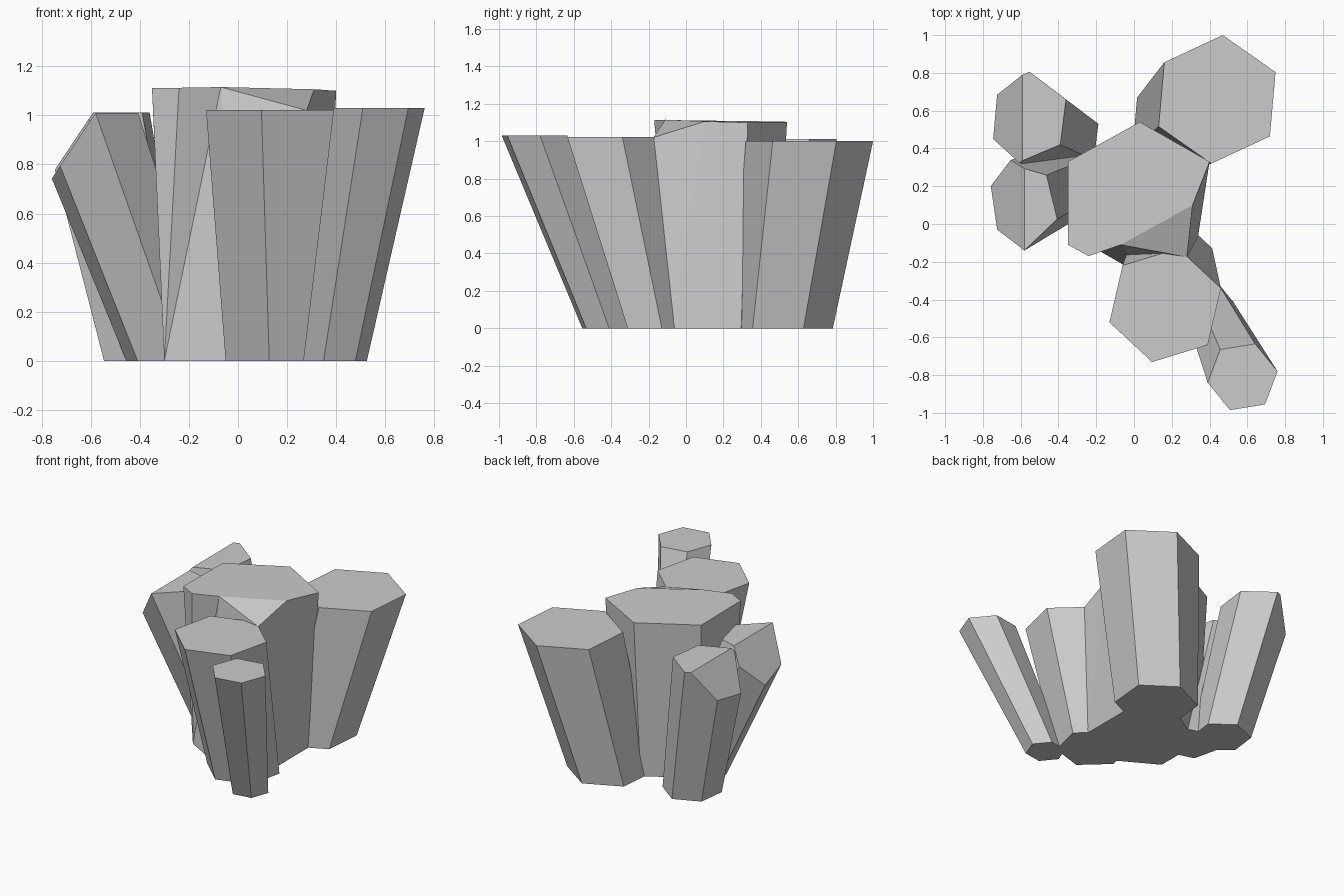
import bpy, bmesh, math
from mathutils import Vector

if "Cube" in bpy.data.objects:
    bpy.data.objects.remove(bpy.data.objects["Cube"])


def make_object(name, bm):
    bmesh.ops.recalc_face_normals(bm, faces=bm.faces)
    mesh = bpy.data.meshes.new(name)
    bm.to_mesh(mesh)
    bm.free()
    ob = bpy.data.objects.new(name, mesh)
    bpy.context.collection.objects.link(ob)
    return ob


def hexagon(cx, cy, dx, dy, scale, z):
    """Six corners: the first is centre + (dx, dy), the rest turn by 60 degrees."""
    r, a = math.hypot(dx, dy) * scale, math.atan2(dy, dx)
    return [Vector((cx + r * math.cos(a + i * math.pi / 3),
                    cy + r * math.sin(a + i * math.pi / 3), z)) for i in range(6)]


def column(name, top, corner, base, scale, height, bevel_x=None):
    """Leaning hexagonal column, narrower at the foot, with an optional sloped cut."""
    bm = bmesh.new()
    hi = [bm.verts.new(p) for p in hexagon(*top, *corner, 1, height)]
    lo = [bm.verts.new(p) for p in hexagon(*base, *corner, scale, 0)]
    bm.faces.new(hi)
    bm.faces.new(lo[::-1])
    for i in range(6):
        j = (i + 1) % 6
        bm.faces.new((lo[i], lo[j], hi[j], hi[i]))
    if bevel_x is not None:
        res = bmesh.ops.bisect_plane(bm, geom=bm.verts[:] + bm.edges[:] + bm.faces[:],
                                     plane_co=(bevel_x, 0, height),
                                     plane_no=(-0.27, 0, 0.18), clear_outer=True)
        rim = [e for e in res['geom_cut'] if isinstance(e, bmesh.types.BMEdge)]
        bmesh.ops.holes_fill(bm, edges=bm.edges[:], sides=0)
    return make_object(name, bm)


# Central column: hexagonal foot, top with a chipped front right corner
bm = bmesh.new()
a, b, c, d, e, f, g, h = [bm.verts.new(p) for p in (
    (0.40, 0.33, 1.10), (0.03, 0.54, 1.104), (-0.35, 0.33, 1.108), (-0.35, -0.11, 1.112),
    (-0.24, -0.17, 1.112), (-0.07, -0.11, 1.115), (0.28, -0.175, 1.02), (0.31, 0.10, 1.106))]
a0, b0, c0, d0, m0, n0 = [bm.verts.new(p) for p in hexagon(0.02, 0.11, 0.32, 0.185, 1, 0)]
for face in ((a, b, c, d, e, f, h), (f, g, h), (n0, m0, d0, c0, b0, a0),
             (a, a0, b0, b), (b, b0, c0, c), (c, c0, d0, d), (d, d0, e), (e, d0, f),
             (f, d0, m0), (f, m0, g), (g, m0, n0), (g, n0, h), (h, n0, a0, a)):
    bm.faces.new(face)
cluster = make_object("column_cluster", bm)

# Surrounding columns: top centre, corner offset, foot centre, foot scale, height
columns = [
    column("back_right_column", (0.44, 0.66), (0.03, 0.34), (0.24, 0.513), 0.80, 1.0),
    column("front_column", (0.165, -0.43), (0.295, 0.09), (0.182, -0.20), 0.787, 1.022),
    column("front_right_column", (0.575, -0.81), (0.185, 0.03), (0.395, -0.432), 0.70, 1.03),
    column("left_column", (-0.637, 0.093), (0.057, -0.233), (-0.27, 0.26), 0.80, 1.01, -0.58),
    column("back_left_column", (-0.583, 0.566), (0.223, 0.094), (-0.367, 0.455), 0.80, 1.012, -0.59),
]

# Fuse all columns into one rock
bpy.context.view_layer.objects.active = cluster
for ob in columns:
    mod = cluster.modifiers.new("fuse", 'BOOLEAN')
    mod.operation, mod.solver, mod.object = 'UNION', 'EXACT', ob
    bpy.ops.object.modifier_apply(modifier=mod.name)
    bpy.data.objects.remove(ob)
